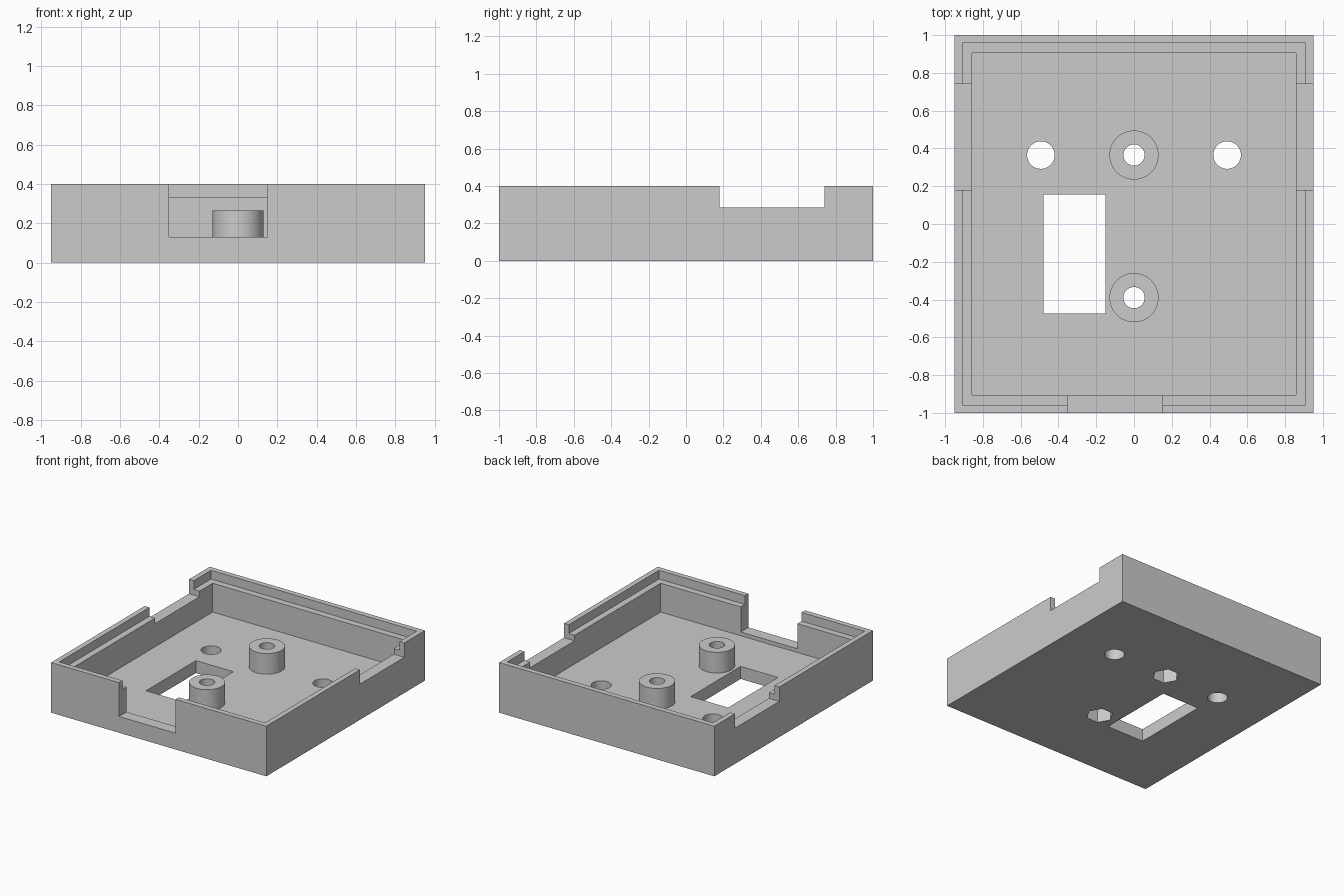
import bpy
from math import radians

cube = bpy.data.objects.get("Cube")
if cube:
    bpy.data.objects.remove(cube, do_unlink=True)

# Single grey plastic
grey = bpy.data.materials.new("grey_plastic")
grey.use_nodes = True
colour = (0.6, 0.6, 0.6, 1)
grey.diffuse_color = colour
grey.node_tree.nodes["Principled BSDF"].inputs["Base Color"].default_value = colour


def box(name, x, y, z):
    """Box from (min, max) pairs."""
    bpy.ops.mesh.primitive_cube_add(size=1)
    ob = bpy.context.object
    ob.name = name
    ob.location = [(a + b) / 2 for a, b in (x, y, z)]
    ob.scale = [b - a for a, b in (x, y, z)]
    bpy.ops.object.transform_apply(location=True, rotation=False, scale=True)
    ob.data.materials.append(grey)
    return ob


def cylinder(name, x, y, radius, z, sides=64):
    """Upright prism; rotated so that a corner points along x."""
    bpy.ops.mesh.primitive_cylinder_add(vertices=sides, radius=radius, depth=z[1] - z[0],
                                        location=(x, y, sum(z) / 2),
                                        rotation=(0, 0, radians(90)))
    ob = bpy.context.object
    ob.name = name
    bpy.ops.object.transform_apply(location=True, rotation=True, scale=True)
    ob.data.materials.append(grey)
    return ob


def combine(target, tool, operation="DIFFERENCE"):
    """Apply a boolean and discard the tool."""
    bpy.ops.object.select_all(action="DESELECT")
    bpy.context.view_layer.objects.active = target
    target.select_set(True)
    mod = target.modifiers.new("shape", "BOOLEAN")
    mod.object, mod.operation, mod.solver = tool, operation, "EXACT"
    bpy.ops.object.modifier_apply(modifier=mod.name)
    bpy.data.objects.remove(tool, do_unlink=True)


WIDTH, DEPTH, HEIGHT = 0.95, 1.0, 0.4
FLOOR, LEDGE, TOP = 0.1, 0.33, 0.6
BOSSES = [(0, 0.365), (0, -0.39)]

# Open tray with a stepped rim
tray = box("enclosure_tray", (-WIDTH, WIDTH), (-DEPTH, DEPTH), (0, HEIGHT))
combine(tray, box("cavity", (-0.857, 0.857), (-0.905, 0.905), (FLOOR, TOP)))
combine(tray, box("rim_step", (-0.908, 0.908), (-0.957, 0.957), (LEDGE, TOP)))

# Notches in the front wall and both side walls
combine(tray, box("front_notch", (-0.35, 0.15), (-1.2, -0.8), (0.13, TOP)))
combine(tray, box("side_notches", (-1.2, 1.2), (0.18, 0.74), (0.285, TOP)))

# Rectangular window and round holes in the floor
combine(tray, box("floor_window", (-0.48, -0.15), (-0.475, 0.155), (-0.1, 0.2)))
for side in (-1, 1):
    combine(tray, cylinder("floor_hole", side * 0.493, 0.365, 0.073, (-0.1, 0.2)))

# Screw bosses with through holes and hexagonal nut pockets underneath
for x, y in BOSSES:
    combine(tray, cylinder("boss", x, y, 0.13, (0.05, 0.265)), "UNION")
    combine(tray, cylinder("screw_hole", x, y, 0.056, (-0.1, TOP)))
    combine(tray, cylinder("nut_pocket", x, y, 0.1, (-0.1, 0.12), 6))

bpy.ops.object.select_all(action="DESELECT")
tray.select_set(True)
bpy.context.view_layer.objects.active = tray
bpy.ops.object.shade_smooth_by_angle(angle=radians(30))
